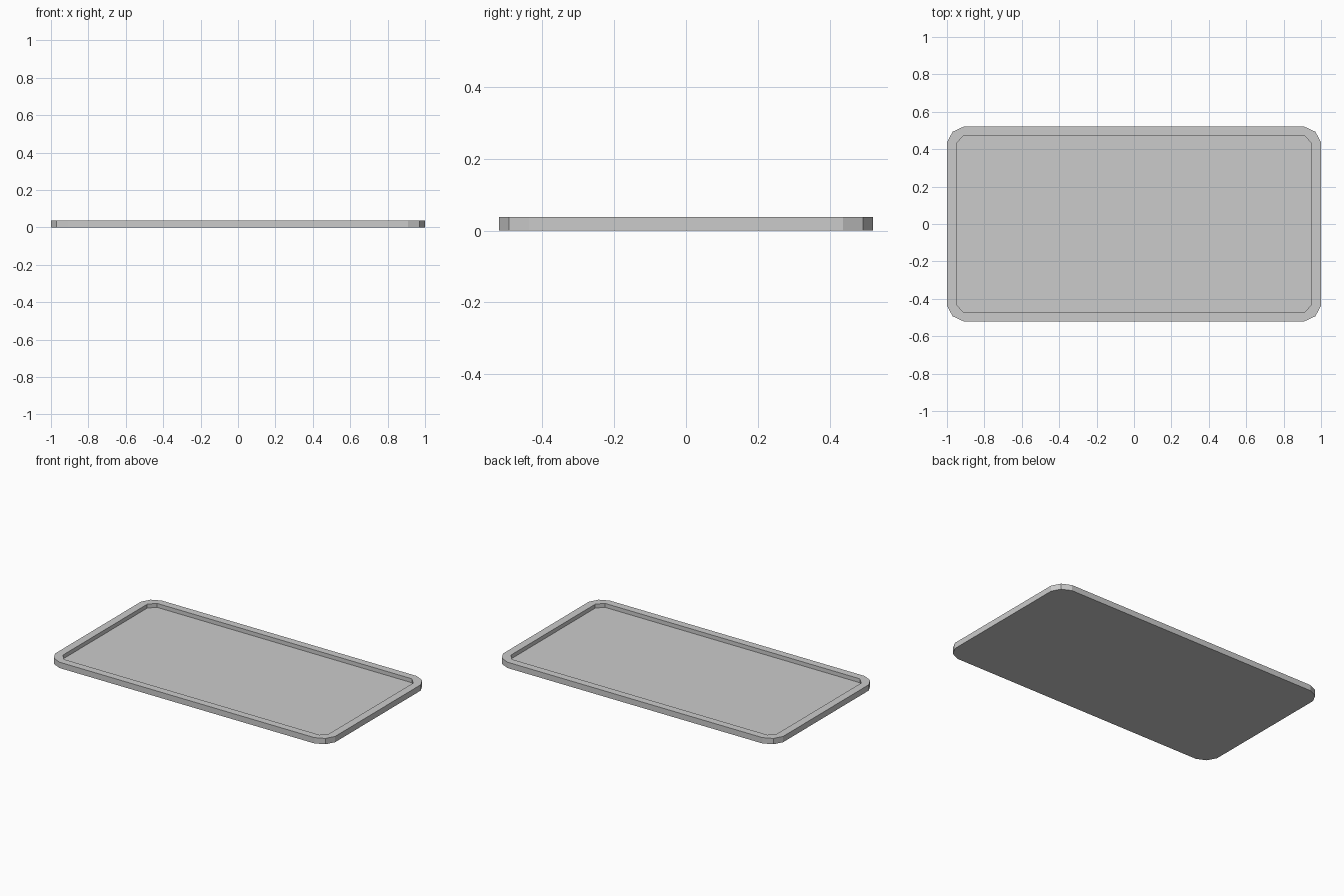
import bpy, bmesh

if "Cube" in bpy.data.objects:
    bpy.data.objects.remove(bpy.data.objects["Cube"])

HEIGHT, FLOOR = 0.0375, 0.012


def mirrored_loop(corner):
    """Counter-clockwise outline from the points of the +x +y corner."""
    loop = []
    for sx, sy in ((1, 1), (-1, 1), (-1, -1), (1, -1)):
        pts = corner if sx * sy > 0 else corner[::-1]
        loop += [(sx * x, sy * y) for x, y in pts]
    return loop


def ring(bm, outline, z):
    return [bm.verts.new((x, y, z)) for x, y in outline]


def wall(bm, lower, upper):
    n = len(lower)
    for i in range(n):
        j = (i + 1) % n
        bm.faces.new((lower[i], lower[j], upper[j], upper[i]))


outer = mirrored_loop([(1.0, 0.437), (0.97, 0.493), (0.91, 0.521)])
inner = mirrored_loop([(0.95, 0.43), (0.911, 0.473)])

bm = bmesh.new()
# Underside and outer wall
base = ring(bm, outer, 0)
rim_out = ring(bm, outer, HEIGHT)
bm.faces.new(base[::-1])
wall(bm, base, rim_out)

# Recessed floor and inner wall
floor = ring(bm, inner, FLOOR)
rim_in = ring(bm, inner, HEIGHT)
bm.faces.new(floor)
wall(bm, rim_in, floor)

# Flat rim: straight sides, then the three-facet corners
for k in range(4):
    a, b, c = rim_out[3 * k:3 * k + 3]
    d, e = rim_in[2 * k:2 * k + 2]
    bm.faces.new((a, b, d))
    bm.faces.new((b, e, d))
    bm.faces.new((b, c, e))
    bm.faces.new((c, rim_out[(3 * k + 3) % 12], rim_in[(2 * k + 2) % 8], e))

bmesh.ops.recalc_face_normals(bm, faces=bm.faces)
mesh = bpy.data.meshes.new("tray")
bm.to_mesh(mesh)
bm.free()
tray = bpy.data.objects.new("tray", mesh)
bpy.context.collection.objects.link(tray)
